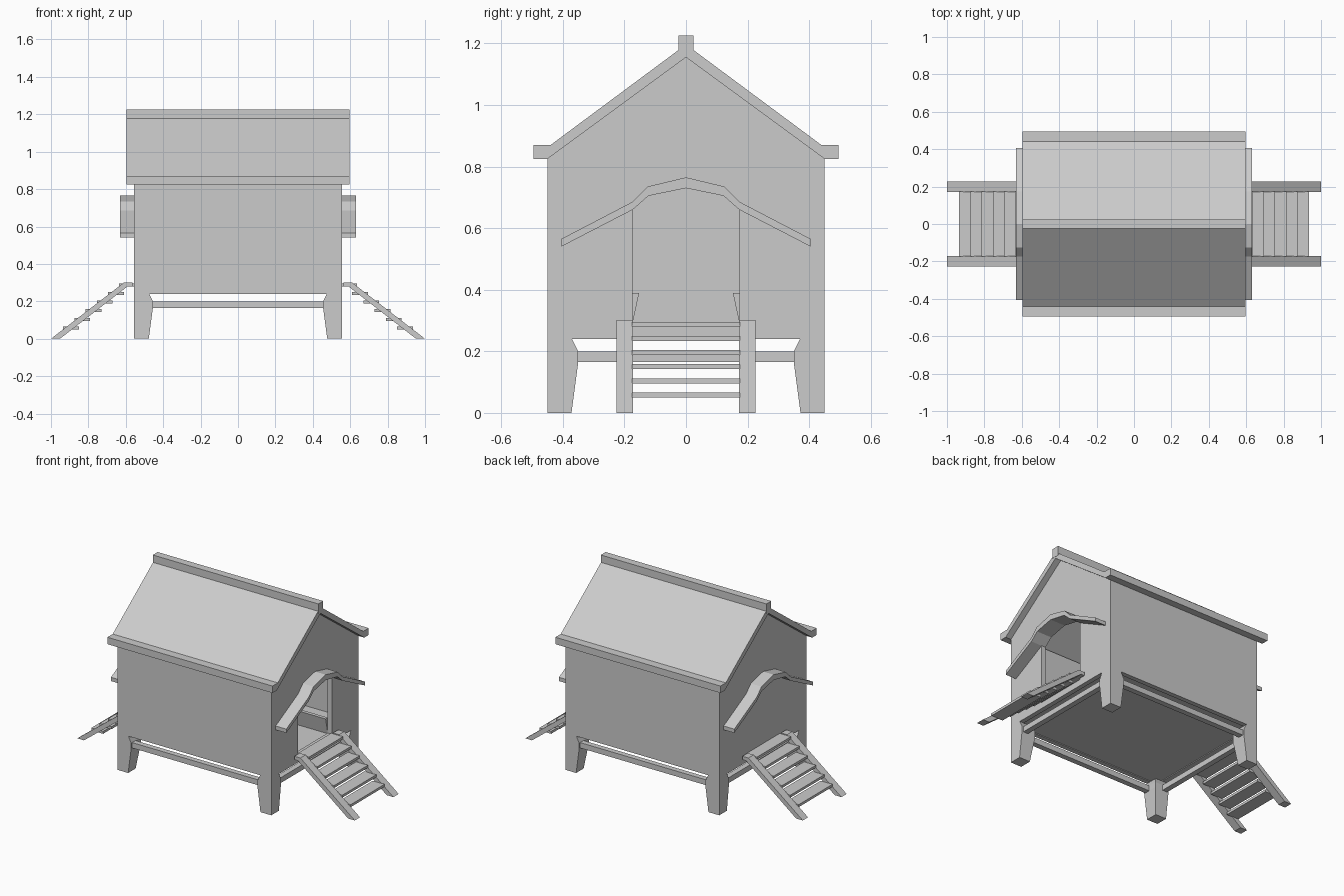
import bpy, bmesh
from mathutils import Vector

if "Cube" in bpy.data.objects:
    bpy.data.objects.remove(bpy.data.objects["Cube"])


def make(name, verts, faces):
    me = bpy.data.meshes.new(name)
    me.from_pydata(verts, [], faces)
    bm = bmesh.new()
    bm.from_mesh(me)
    bmesh.ops.recalc_face_normals(bm, faces=bm.faces)
    bm.to_mesh(me)
    bm.free()
    ob = bpy.data.objects.new(name, me)
    bpy.context.collection.objects.link(ob)
    return ob


def loft(name, rings):
    n = len(rings[0])
    verts = [v for r in rings for v in r]
    faces = [tuple(range(n)), tuple(range((len(rings) - 1) * n, len(rings) * n))]
    for k in range(len(rings) - 1):
        for i in range(n):
            j = (i + 1) % n
            faces.append((k * n + i, k * n + j, (k + 1) * n + j, (k + 1) * n + i))
    return make(name, verts, faces)


def prism_x(name, yz, x0, x1):
    return loft(name, [[(x, y, z) for y, z in yz] for x in (x0, x1)])


def prism_y(name, xz, y0, y1):
    return loft(name, [[(x, y, z) for x, z in xz] for y in (y0, y1)])


def box(name, x0, x1, y0, y1, z0, z1):
    return prism_x(name, [(y0, z0), (y1, z0), (y1, z1), (y0, z1)], x0, x1)


def sym(half):
    """Complete a +y half outline (starting and ending near y = 0)."""
    return half + [(-y, z) for y, z in reversed(half) if y > 1e-6]


HX, HY, T = 0.555, 0.45, 0.03

# Gable end walls and long side walls
gable = sym([(HY, 0.24), (HY, 0.828), (0, 1.155)])
front_gable = prism_x("door_gable_wall", gable, HX - T, HX)
prism_x("closed_gable_wall", gable, -HX, -HX + T)
for s in (-1, 1):
    y0, y1 = sorted((s * HY, s * (HY - T)))
    box("side_wall", -HX + T, HX - T, y0, y1, 0.24, 0.835)

# Arched doorway cut through one gable
door = sym([(0.173, 0.29), (0.173, 0.66), (0.122, 0.705), (0, 0.73)])
cutter = prism_x("door_cutter", door, HX - 0.1, HX + 0.1)
cutter.hide_render = True
cutter.hide_viewport = True
mod = front_gable.modifiers.new("door", "BOOLEAN")
mod.operation = "DIFFERENCE"
mod.solver = "EXACT"
mod.object = cutter

# Floor
box("floor", -HX + T, HX - T, -HY + T, HY - T, 0.245, 0.285)

# Roof with eave boards
prism_x("roof", [(0, 1.155), (0.45, 0.825), (0.495, 0.825), (0.495, 0.87), (0.44, 0.87),
                 (0.025, 1.178), (-0.025, 1.178), (-0.44, 0.87), (-0.495, 0.87),
                 (-0.495, 0.825), (-0.45, 0.825)], -0.595, 0.595)
box("ridge_cap", -0.597, 0.597, -0.025, 0.025, 1.165, 1.226)

# Corner legs, tapering down from the rail height
for sx in (-1, 1):
    for sy in (-1, 1):
        rings = []
        for z, w in ((0, 0.078), (0.165, 0.1), (0.2, 0.1), (0.24, 0.08)):
            rings.append([(sx * (HX - a), sy * (HY - b), z)
                          for a, b in ((0, 0), (w, 0), (w, w), (0, w))])
        loft("leg", rings)

# Rails between the legs
for s in (-1, 1):
    y0, y1 = sorted((s * 0.44, s * 0.405))
    box("long_rail", -0.46, 0.46, y0, y1, 0.165, 0.2)
    x0, x1 = sorted((s * 0.545, s * 0.51))
    box("short_rail", x0, x1, -0.355, 0.355, 0.165, 0.2)

# Leaning nest boards inside, along both side walls
for s in (-1, 1):
    prism_x("nest_board", [(s * 0.175, 0.285), (s * 0.152, 0.39),
                           (s * 0.175, 0.39), (s * 0.198, 0.285)], -HX + T, HX - T)

# Arched canopies and ladders at both ends
outer = [(-0.405, 0.565), (-0.173, 0.686), (-0.125, 0.735), (0, 0.765),
         (0.125, 0.735), (0.173, 0.686), (0.405, 0.565)]
inner = [(0.405, 0.54), (0.173, 0.66), (0.122, 0.705), (0, 0.73),
         (-0.122, 0.705), (-0.173, 0.66), (-0.405, 0.54)]
for s in (-1, 1):
    # concave outline built segment by segment for clean quads
    sections = [[(s * HX, *outer[i]), (s * 0.632, *outer[i]),
                 (s * 0.632, *inner[6 - i]), (s * HX, *inner[6 - i])] for i in range(7)]
    loft("canopy", sections)
    stile = [(0.565, 0.28), (0.565, 0.302), (0.608, 0.302), (1.0, 0), (0.952, 0), (0.59, 0.28)]
    for t in (-1, 1):
        y0, y1 = sorted((t * 0.172, t * 0.226))
        prism_y("ladder_stile", [(s * x, z) for x, z in stile], y0, y1)
    for i in range(6):
        z, x = 0.05 + 0.046 * i, 0.85 - 0.06 * i
        x0, x1 = sorted((s * x, s * (x + 0.085)))
        box("ladder_step", x0, x1, -0.175, 0.175, z, z + 0.016)
